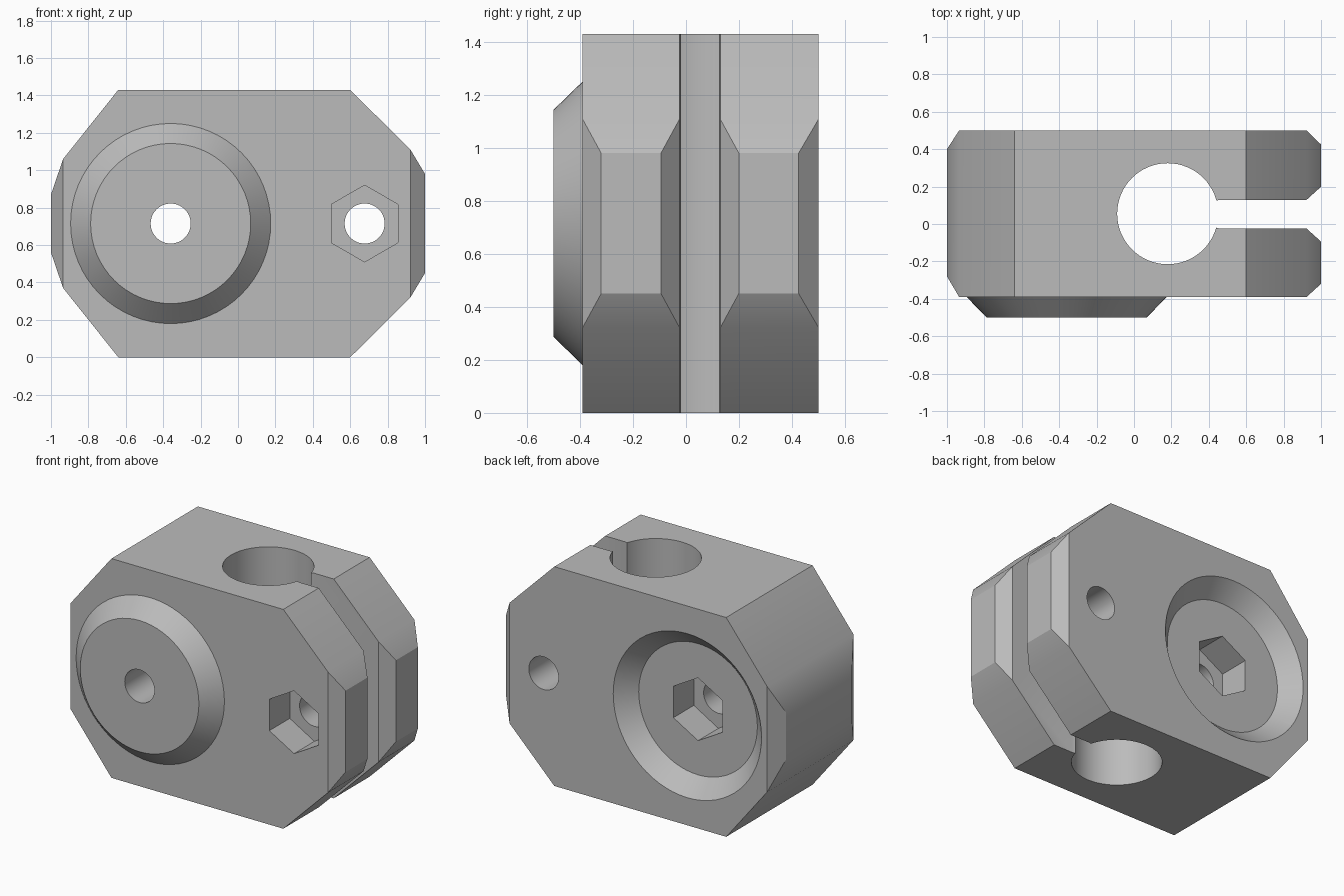
import bpy, bmesh, math

default = bpy.data.objects.get("Cube")
if default:
    bpy.data.objects.remove(default, do_unlink=True)

grey = bpy.data.materials.new("plain grey")
grey.use_nodes = True
COLOUR = (0.5, 0.5, 0.5, 1)
grey.diffuse_color = COLOUR
grey.node_tree.nodes["Principled BSDF"].inputs["Base Color"].default_value = COLOUR

FRONT, BACK, MID_Z, HEIGHT = -0.39, 0.5, 0.715, 1.43
PIVOT_X, BOLT_X = -0.36, 0.677          # the two bolt axes
SLOT_Y = 0.0525


def finish(bm, name):
    bmesh.ops.recalc_face_normals(bm, faces=bm.faces[:])
    mesh = bpy.data.meshes.new(name)
    bm.to_mesh(mesh)
    bm.free()
    mesh.materials.append(grey)
    obj = bpy.data.objects.new(name, mesh)
    bpy.context.collection.objects.link(obj)
    return obj


def loft(rings, name):
    """Closed solid through a list of equal-length point rings."""
    bm = bmesh.new()
    loops = [[bm.verts.new(p) for p in ring] for ring in rings]
    n = len(loops[0])
    for a, b in zip(loops, loops[1:]):
        for i in range(n):
            j = (i + 1) % n
            bm.faces.new((a[i], a[j], b[j], b[i]))
    bm.faces.new(loops[0])
    bm.faces.new(loops[-1])
    return finish(bm, name)


def turned(x, profile, name, sides=64):
    """Solid along y from (y, radius) pairs; six sides give a point-up hexagon."""
    angles = [math.pi / 2 + math.tau * i / sides for i in range(sides)]
    return loft([[(x + r * math.cos(a), y, MID_Z + r * math.sin(a)) for a in angles]
                 for y, r in profile], name)


def combine(target, tool, operation="DIFFERENCE"):
    mod = target.modifiers.new(tool.name, "BOOLEAN")
    mod.operation, mod.solver, mod.object = operation, "EXACT", tool
    tool.hide_render = True
    bpy.context.view_layer.objects.active = target
    bpy.ops.object.modifier_apply(modifier=mod.name)
    bpy.data.objects.remove(tool, do_unlink=True)


# Clamp body: octagonal block with a tapered pad at each end
bm = bmesh.new()
for x, half, y0, y1 in [(-0.64, HEIGHT / 2, FRONT, BACK), (0.60, HEIGHT / 2, FRONT, BACK),
                        (-0.935, 0.345, FRONT, BACK), (-1.0, 0.155, -0.28, 0.40),
                        (0.923, 0.393, FRONT, BACK), (1.0, 0.265, -0.32, 0.425)]:
    for y in (y0, y1):
        for side in (-1, 1):
            bm.verts.new((x, y, MID_Z + side * half))
bmesh.ops.convex_hull(bm, input=bm.verts[:])
bmesh.ops.dissolve_limit(bm, angle_limit=0.01, verts=bm.verts[:], edges=bm.edges[:])
body = finish(bm, "clamp_body")

# Conical boss on the front, matching recess on the back
combine(body, turned(PIVOT_X, [(-0.3, 0.535), (FRONT, 0.535), (-0.5, 0.428)], "boss"), "UNION")
combine(body, turned(PIVOT_X, [(0.39, 0.428), (BACK, 0.535), (0.55, 0.535)], "recess"))

# Vertical bore
bore = [(0.18 + 0.27 * math.cos(math.tau * i / 64), 0.055 + 0.27 * math.sin(math.tau * i / 64))
        for i in range(64)]
combine(body, loft([[(x, y, z) for x, y in bore] for z in (-0.1, 1.6)], "bore"))

# Slot between the jaws, flaring at the open end
edge = [(0.3, 0.07), (0.43, 0.07), (0.46, 0.077), (0.923, 0.077), (1.04, 0.183)]
slot = [(x, SLOT_Y - h) for x, h in edge] + [(x, SLOT_Y + h) for x, h in reversed(edge)]
combine(body, loft([[(x, y, z) for x, y in slot] for z in (-0.1, 1.6)], "slot"))

# Bolt holes and hexagonal nut pockets
for x in (PIVOT_X, BOLT_X):
    combine(body, turned(x, [(-0.6, 0.107), (0.6, 0.107)], "bolt_hole", 48))
combine(body, turned(BOLT_X, [(-0.5, 0.205), (-0.18, 0.205)], "front_nut_pocket", 6))
combine(body, turned(PIVOT_X, [(0.18, 0.205), (0.6, 0.205)], "back_nut_pocket", 6))

# Smooth the round walls, keep the edges crisp
bpy.ops.object.select_all(action="DESELECT")
body.select_set(True)
bpy.context.view_layer.objects.active = body
bpy.ops.object.shade_smooth_by_angle(angle=math.radians(30))
